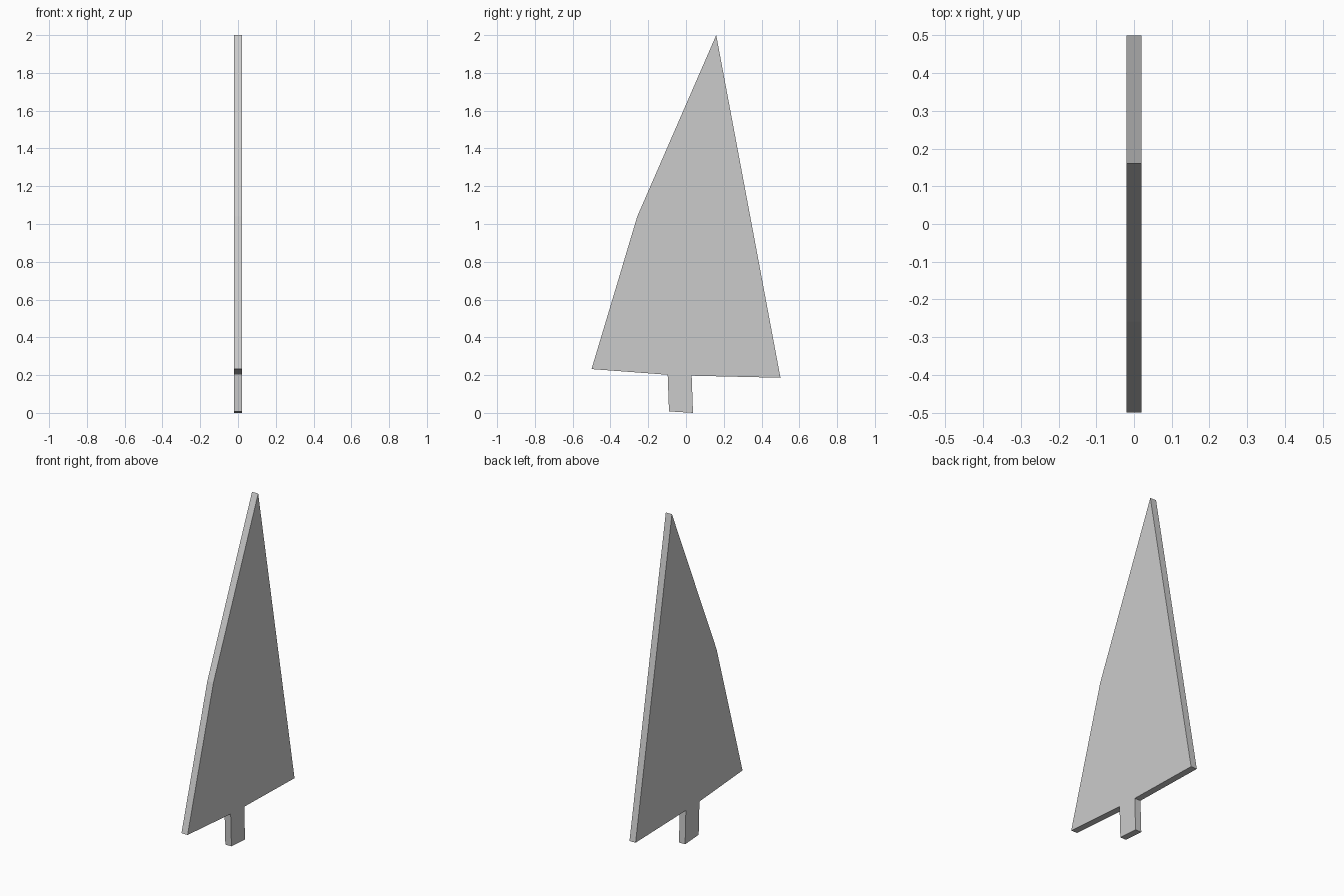
import bpy, bmesh

if "Cube" in bpy.data.objects:
    bpy.data.objects.remove(bpy.data.objects["Cube"])

THICKNESS = 0.04

# Flat tree outline in (y, z): trunk, right branch tip, apex, left kink, left tip
outline = [
    (-0.09, 0.008), (0.037, 0.0), (0.03, 0.197),
    (0.5, 0.186), (0.16, 2.0), (-0.258, 1.04),
    (-0.5, 0.232), (-0.097, 0.202),
]

# Extrude the outline across x into a thin board
bm = bmesh.new()
face = bm.faces.new([bm.verts.new((-THICKNESS / 2, y, z)) for y, z in outline])
ext = bmesh.ops.extrude_face_region(bm, geom=[face])
new_verts = [g for g in ext["geom"] if isinstance(g, bmesh.types.BMVert)]
bmesh.ops.translate(bm, verts=new_verts, vec=(THICKNESS, 0, 0))
bmesh.ops.recalc_face_normals(bm, faces=bm.faces)

mesh = bpy.data.meshes.new("tree_cutout")
bm.to_mesh(mesh)
bm.free()
tree = bpy.data.objects.new("tree_cutout", mesh)
bpy.context.collection.objects.link(tree)
